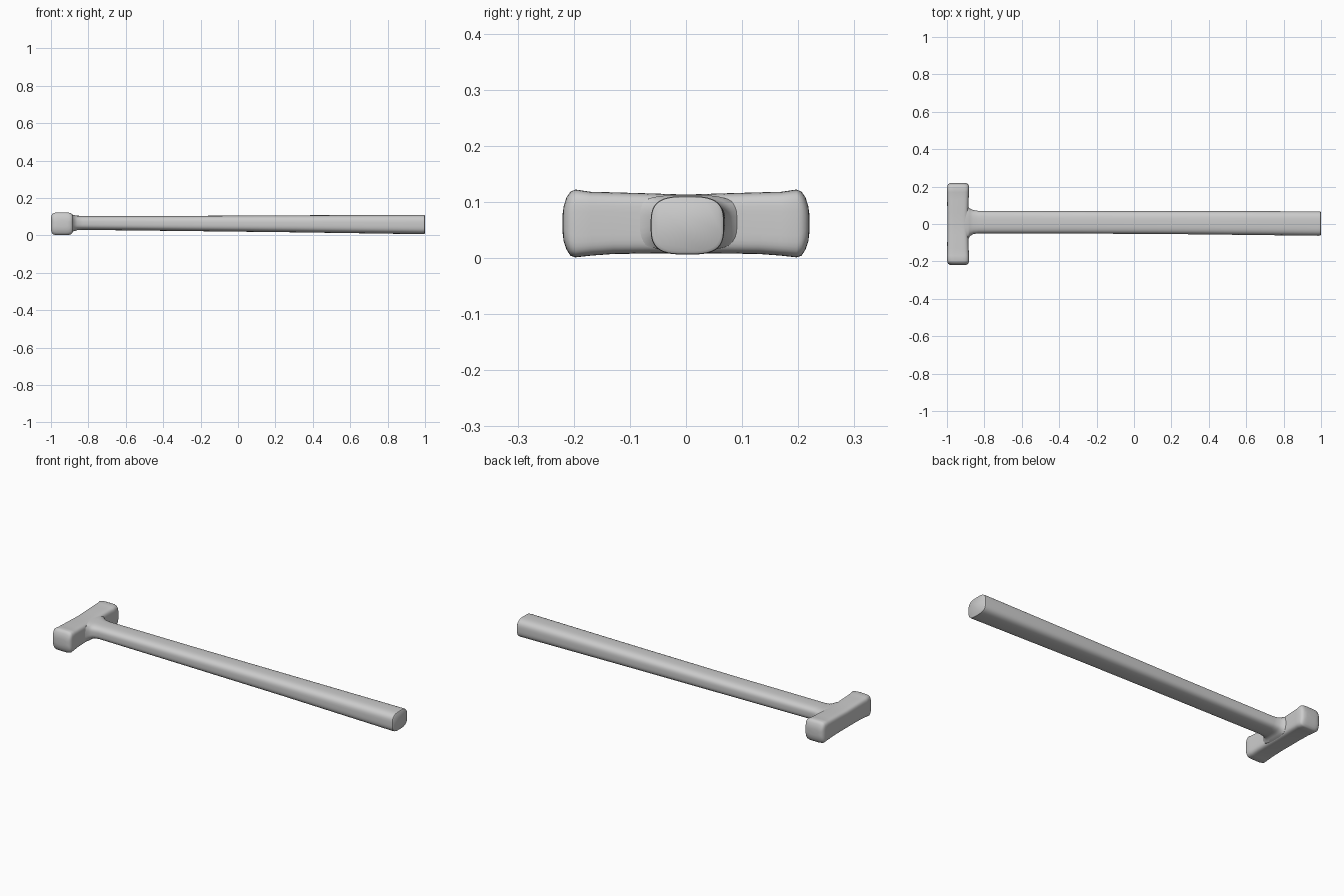
import bpy, bmesh
from math import cos, sin, pi, copysign
from mathutils import Vector

if "Cube" in bpy.data.objects:
    bpy.data.objects.remove(bpy.data.objects["Cube"])


def superellipse(w, h, power, n=40):
    """Rounded-box outline with half sizes w, h."""
    def s(v):
        return copysign(abs(v) ** (2 / power), v)
    return [(w * s(cos(2 * pi * (i + 0.5) / n)), h * s(sin(2 * pi * (i + 0.5) / n))) for i in range(n)]


def loft(name, axis, sections):
    """Skin sections (position, side_min, side_max, z_min, z_max, power) along x or y."""
    bm = bmesh.new()
    rings = []
    for p, a0, a1, z0, z1, power in sections:
        ring = []
        for u, v in superellipse((a1 - a0) / 2, (z1 - z0) / 2, power):
            side, z = (a0 + a1) / 2 + u, (z0 + z1) / 2 + v
            ring.append(bm.verts.new(Vector((p, side, z) if axis == 'x' else (side, p, z))))
        rings.append(ring)
    for r, q in zip(rings, rings[1:]):
        for i in range(len(r)):
            j = (i + 1) % len(r)
            bm.faces.new((r[i], r[j], q[j], q[i]))
    bm.faces.new(rings[0])
    bm.faces.new(rings[-1])
    bmesh.ops.recalc_face_normals(bm, faces=bm.faces)
    mesh = bpy.data.meshes.new(name)
    bm.to_mesh(mesh)
    bm.free()
    ob = bpy.data.objects.new(name, mesh)
    bpy.context.collection.objects.link(ob)
    bpy.ops.object.select_all(action='DESELECT')
    ob.select_set(True)
    bpy.context.view_layer.objects.active = ob
    bpy.ops.object.shade_smooth_by_angle(angle=0.7)
    return ob


# Head: slightly waisted block with domed striking faces, mirrored about y = 0
half = [(0.00, -0.998, -0.886, 0.008, 0.113, 5),
        (0.06, -0.998, -0.886, 0.008, 0.115, 5),
        (0.13, -0.999, -0.884, 0.007, 0.117, 5),
        (0.17, -1.000, -0.882, 0.004, 0.118, 5),
        (0.197, -1.000, -0.881, 0.001, 0.122, 5),
        (0.206, -0.997, -0.883, 0.004, 0.118, 4.5),
        (0.213, -0.993, -0.887, 0.015, 0.108, 4),
        (0.218, -0.986, -0.895, 0.030, 0.092, 3.5),
        (0.220, -0.970, -0.912, 0.045, 0.078, 3)]
loft("hammer_head", 'y', [(-s[0], *s[1:]) for s in half[:0:-1]] + half)

# Handle: flared collar at the head, widening towards a flat grip end
loft("handle", 'x', [(-0.940, -0.090, 0.095, 0.012, 0.112, 3.5),
                     (-0.888, -0.088, 0.094, 0.014, 0.112, 3.5),
                     (-0.878, -0.066, 0.083, 0.022, 0.108, 3.2),
                     (-0.860, -0.054, 0.075, 0.027, 0.105, 3),
                     (-0.830, -0.050, 0.070, 0.029, 0.104, 3),
                     (-0.300, -0.051, 0.069, 0.023, 0.104, 3),
                     (0.300, -0.055, 0.069, 0.016, 0.107, 3),
                     (0.985, -0.063, 0.068, 0.006, 0.110, 3.2),
                     (0.996, -0.062, 0.067, 0.007, 0.109, 3.2),
                     (1.000, -0.057, 0.062, 0.012, 0.104, 3.2)])
